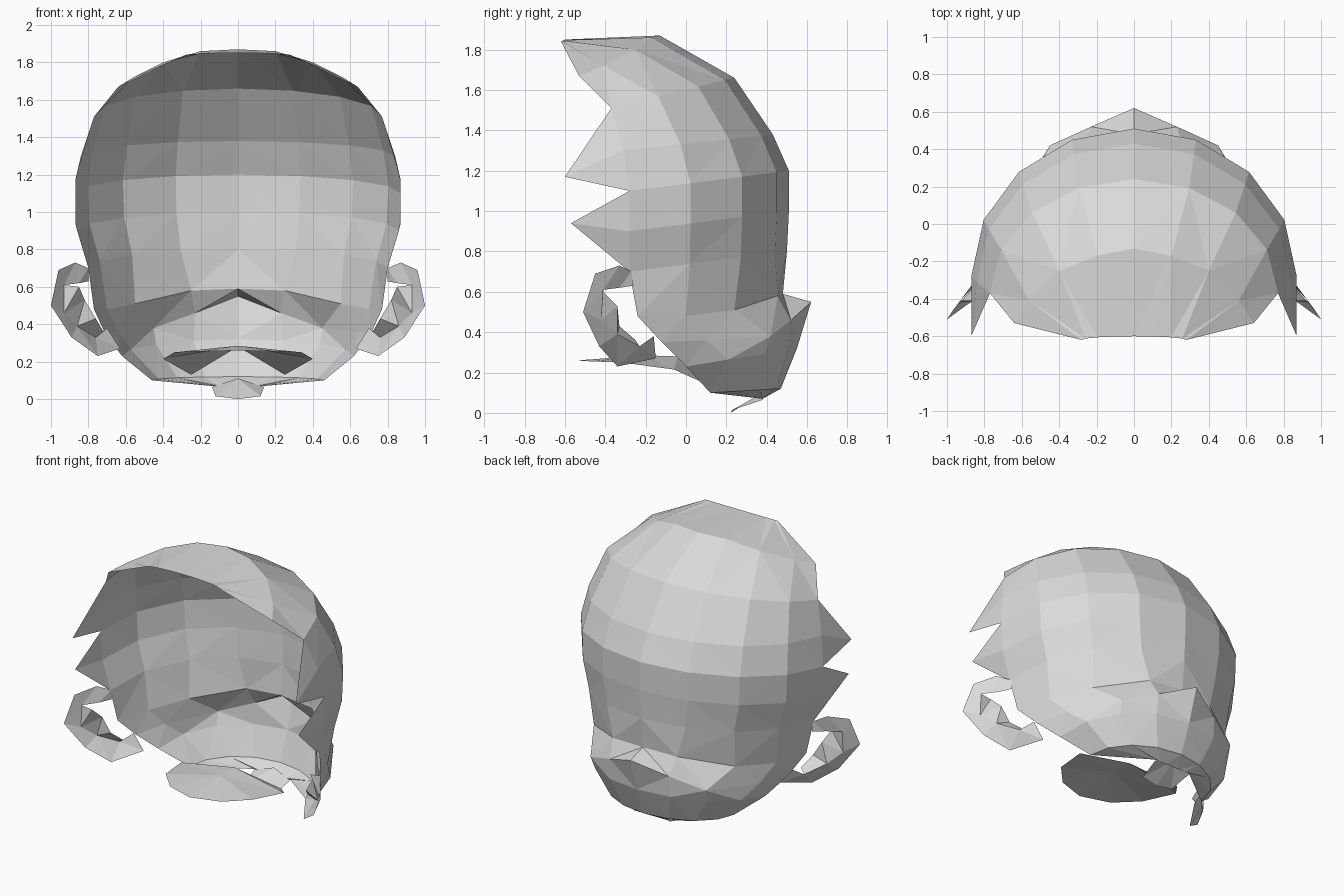
import bpy, bmesh, math

if "Cube" in bpy.data.objects:
    bpy.data.objects.remove(bpy.data.objects["Cube"])

grey = bpy.data.materials.new("plain_grey")
grey.diffuse_color = (0.7, 0.7, 0.7, 1)
grey.use_nodes = True
grey.node_tree.nodes["Principled BSDF"].inputs["Base Color"].default_value = grey.diffuse_color


def half_part(name, verts, faces):
    """Make one half of a part on +x and mirror it across x = 0."""
    me = bpy.data.meshes.new(name)
    me.from_pydata([tuple(v) for v in verts], [], faces)
    bm = bmesh.new()
    bm.from_mesh(me)
    bmesh.ops.remove_doubles(bm, verts=bm.verts, dist=0.0005)
    bmesh.ops.triangulate(bm, faces=bm.faces)
    bm.normal_update()
    bm.to_mesh(me)
    bm.free()
    me.materials.append(grey)
    ob = bpy.data.objects.new(name, me)
    bpy.context.collection.objects.link(ob)
    mod = ob.modifiers.new("mirror", 'MIRROR')
    mod.use_axis[0] = True
    mod.merge_threshold = 0.001
    return ob


def strips(*lines):
    """Quads between neighbouring lines of equal length."""
    verts, faces = [], []
    n = len(lines[0])
    for line in lines:
        verts += line
    for j in range(len(lines) - 1):
        for i in range(n - 1):
            a = j * n + i
            faces.append((a, a + 1, a + n + 1, a + n))
    return verts, faces


def arc(mid, rim, n=5):
    """Quarter arc from a midline point (y, z) to a rim point (x, y, z)."""
    line = []
    for k in range(n):
        a = k / (n - 1) * math.pi / 2
        w = 1 - math.cos(a)
        line.append((rim[0] * math.sin(a), mid[0] + (rim[1] - mid[0]) * w,
                     mid[1] + (rim[2] - mid[1]) * w))
    return line


# Hair shell: rows from the brow over the crown and down to the nape
crown_row = [(0, -0.13, 1.87), (0.20, -0.17, 1.86), (0.40, -0.25, 1.80),
             (0.56, -0.41, 1.72), (0.64, -0.53, 1.67)]
ledge_row = [(0, 0.48, 0.59), (0.25, 0.455, 0.58), (0.55, 0.24, 0.51),
             (0.70, 0.00, 0.48), (0.77, -0.24, 0.48)]
bulge_row = [(0, 0.62, 0.55), (0.23, 0.52, 0.46), (0.45, 0.42, 0.38),
             (0.64, 0.10, 0.36), (0.71, -0.12, 0.35)]
lines = [
    arc((-0.60, 1.85), (0.28, -0.62, 1.84)),
    crown_row,
    arc((0.24, 1.66), (0.77, -0.37, 1.51)),
    arc((0.43, 1.38), (0.84, -0.31, 1.30)),
    arc((0.51, 1.20), (0.87, -0.28, 1.10)),
    arc((0.51, 1.00), (0.86, -0.28, 0.90)),
    arc((0.50, 0.80), (0.80, -0.28, 0.70)),
    ledge_row,
    bulge_row,
    arc((0.55, 0.32), (0.62, 0.00, 0.23)),
    arc((0.47, 0.12), (0.46, 0.12, 0.10)),
    arc((0.38, 0.07), (0.14, 0.38, 0.07)),
]
verts, faces = strips(*lines)
rim = lambda j: j * 5 + 4
# Pointed locks in front of the ears
for tip, j in (((0.87, -0.60, 1.17), 2), ((0.87, -0.57, 0.94), 4)):
    t = len(verts)
    verts.append(tip)
    faces += [(rim(j), t, rim(j + 1)), (rim(j + 1), t, rim(j + 2))]
half_part("hair_shell", verts, faces)

# Small tuft at the bottom of the nape
half_part("nape_tuft",
          [(0, 0.40, 0.11), (0.14, 0.38, 0.065), (0.12, 0.23, 0.015), (0, 0.22, 0.0)],
          [(0, 1, 2, 3)])

# Ear: outer rim, inner rim and bowl, as folded strips
outer = [(0.80, -0.27, 0.70), (0.87, -0.33, 0.73), (0.96, -0.45, 0.69), (1.0, -0.51, 0.50),
         (0.89, -0.43, 0.33), (0.75, -0.34, 0.23), (0.63, -0.15, 0.27)]
inner = [(0.80, -0.26, 0.63), (0.85, -0.33, 0.62), (0.93, -0.41, 0.61), (0.93, -0.42, 0.46),
         (0.86, -0.34, 0.39), (0.76, -0.23, 0.33), (0.70, -0.16, 0.38)]
bowl = [(0.85, -0.41, 0.60), (0.82, -0.34, 0.53), (0.76, -0.33, 0.43), (0.72, -0.25, 0.36)]
half_part("ear_rim", *strips(outer, inner))
half_part("ear_bowl", *strips(inner[2:6], bowl))

# Thin plate under the jaw, a shallow fan with two points running back
half_part("jaw_plate",
          [(0, -0.20, 0.285), (0, -0.54, 0.26), (0.20, -0.47, 0.255), (0.34, -0.32, 0.25),
           (0.40, -0.06, 0.215), (0.25, 0.13, 0.13), (0, -0.04, 0.28)],
          [(0, i, i + 1) for i in range(1, 4)] + [(0, 4, 6), (4, 5, 6)])
